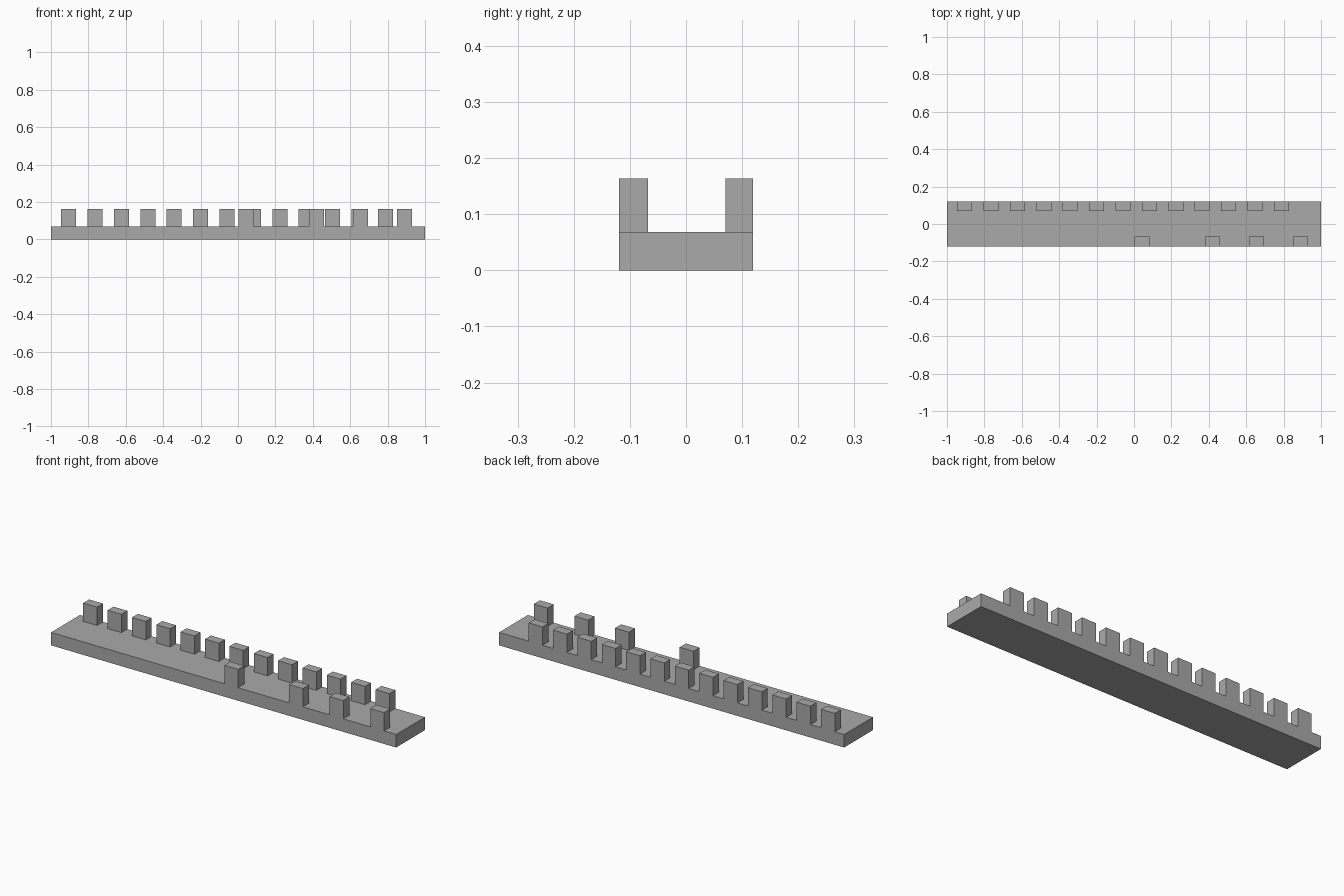
import bpy

# Remove the default cube
cube = bpy.data.objects.get("Cube")
if cube:
    bpy.data.objects.remove(cube, do_unlink=True)

# Single stone colour
stone = bpy.data.materials.new("stone_grey")
stone.use_nodes = True
GREY = (0.4, 0.4, 0.4, 1)
stone.diffuse_color = GREY
stone.node_tree.nodes["Principled BSDF"].inputs["Base Color"].default_value = GREY


def box(name, low, high):
    """Flat-shaded box spanning two opposite corners."""
    centre = [(a + b) / 2 for a, b in zip(low, high)]
    bpy.ops.mesh.primitive_cube_add(size=1, location=centre)
    obj = bpy.context.object
    obj.name = name
    obj.scale = [b - a for a, b in zip(low, high)]
    bpy.ops.object.transform_apply(location=False, rotation=False, scale=True)
    obj.data.materials.append(stone)
    return obj


HALF_DEPTH = 0.119
DECK = 0.068
TOP = 0.164
WIDTH = 0.08

# Wall walkway slab
box("wall_base", (-1, -HALF_DEPTH, 0), (1, HALF_DEPTH, DECK))

# Evenly spaced battlements along the back edge
for i in range(13):
    x = -0.946 + i * 0.1412
    box(f"back_merlon_{i + 1}", (x, 0.07, DECK), (x + WIDTH, HALF_DEPTH, TOP))

# Remaining battlements along the front edge
for i, x in enumerate((0.004, 0.379, 0.614, 0.85)):
    box(f"front_merlon_{i + 1}", (x, -HALF_DEPTH, DECK), (x + WIDTH, -0.068, TOP))
